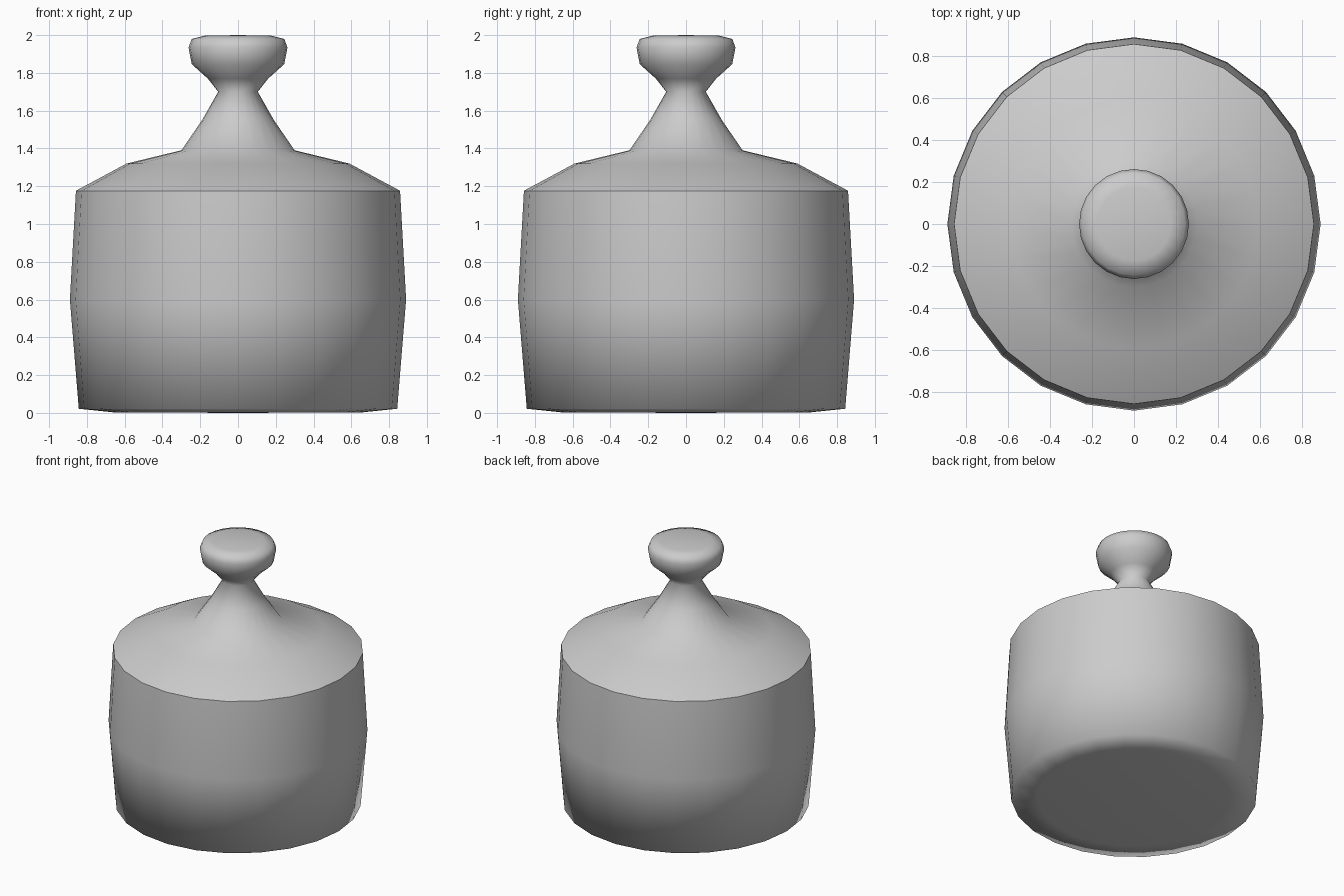
import bpy, bmesh
from math import cos, sin, tau

if "Cube" in bpy.data.objects:
    bpy.data.objects.remove(bpy.data.objects["Cube"])

SIDES = 24


def lathe(name, profile):
    """Revolve (radius, z) points about z; zero radius makes a pole."""
    bm = bmesh.new()
    rings = []
    for r, z in profile:
        n = SIDES if r > 0 else 1
        rings.append([bm.verts.new((r * cos(tau * i / SIDES), r * sin(tau * i / SIDES), z))
                      for i in range(n)])
    for a, b in zip(rings, rings[1:]):
        for i in range(SIDES):
            j = (i + 1) % SIDES
            corners = [a[i % len(a)], a[j % len(a)], b[j % len(b)], b[i % len(b)]]
            bm.faces.new(list(dict.fromkeys(corners)))
    bmesh.ops.recalc_face_normals(bm, faces=bm.faces)
    for f in bm.faces:
        f.smooth = True
    mesh = bpy.data.meshes.new(name)
    bm.to_mesh(mesh)
    bm.free()
    obj = bpy.data.objects.new(name, mesh)
    bpy.context.collection.objects.link(obj)
    return obj


# Barrel-sided pot
lathe("pot_body", [(0, 0), (0.66, 0.003), (0.843, 0.022), (0.89, 0.6), (0.858, 1.176)])

# Sloping lid with flared neck and round knob
lathe("lid_with_knob", [
    (0.858, 1.176), (0.59, 1.32), (0.30, 1.39), (0.19, 1.55), (0.105, 1.70),
    (0.16, 1.77), (0.245, 1.846), (0.262, 1.935), (0.245, 1.98), (0.175, 1.997), (0, 2.0)])
